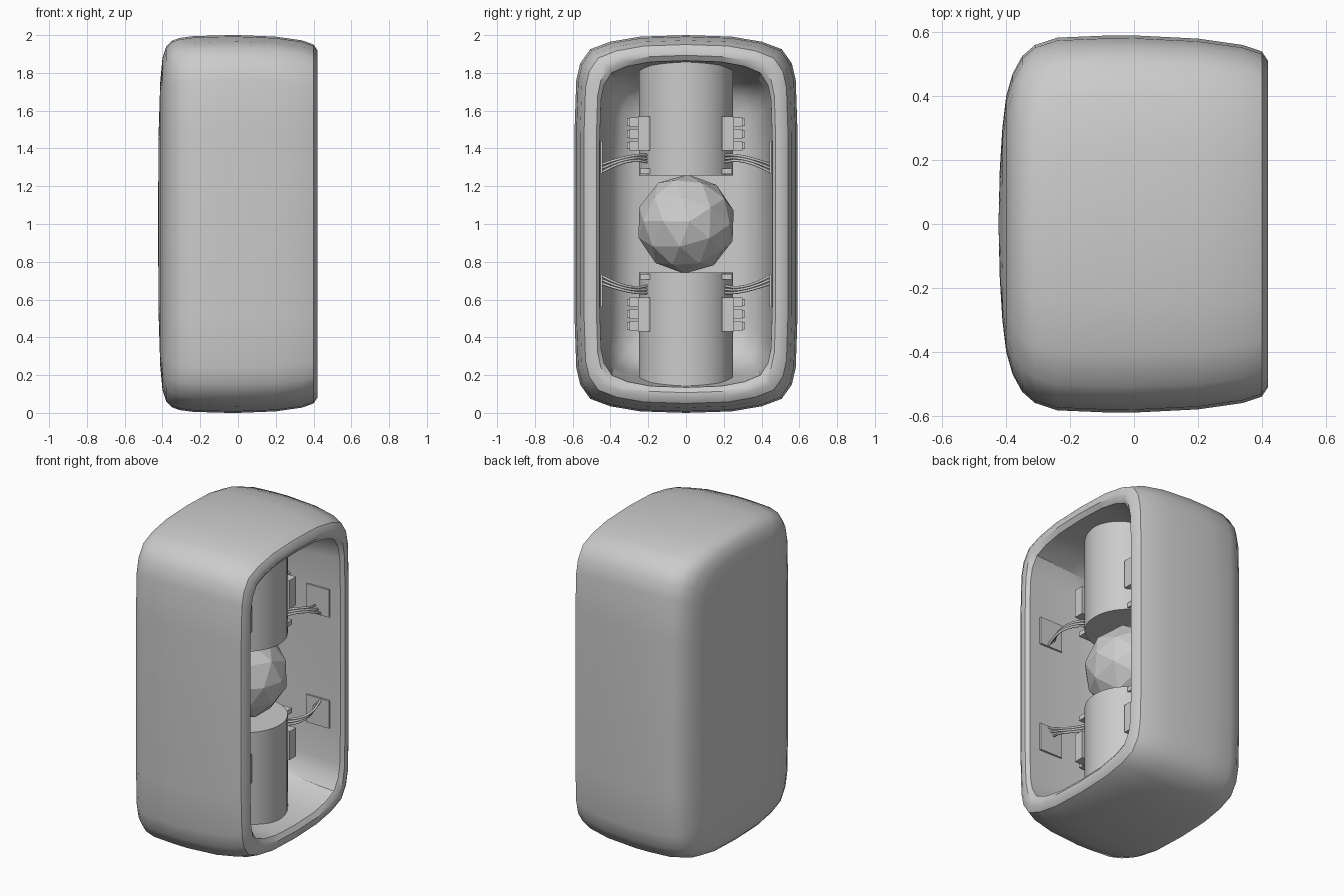
import bpy, bmesh
from mathutils import Vector

if "Cube" in bpy.data.objects:
    bpy.data.objects.remove(bpy.data.objects["Cube"])

MID = 1.0  # everything mirrors about this height


def obj_from_bm(name, bm):
    bmesh.ops.recalc_face_normals(bm, faces=bm.faces)
    me = bpy.data.meshes.new(name)
    bm.to_mesh(me)
    bm.free()
    ob = bpy.data.objects.new(name, me)
    bpy.context.collection.objects.link(ob)
    return ob


def smooth(ob, angle=0.6):
    bpy.ops.object.select_all(action='DESELECT')
    ob.select_set(True)
    bpy.context.view_layer.objects.active = ob
    bpy.ops.object.shade_smooth_by_angle(angle=angle)


def box(name, lo, hi):
    bm = bmesh.new()
    bmesh.ops.create_cube(bm, size=1)
    lo, hi = Vector(lo), Vector(hi)
    for v in bm.verts:
        v.co = Vector([(lo[i] + hi[i]) / 2 + v.co[i] * abs(hi[i] - lo[i]) for i in range(3)])
    return obj_from_bm(name, bm)


# Shell: rounded-rectangle rings lofted over the outside, round the rim, into the cavity
QUARTER = [(1, 0), (1, .5), (.985, .76), (.95, .85), (.86, .925), (.68, .965), (.41, .992), (0, 1)]
LOOP = (QUARTER + [(-y, z) for y, z in QUARTER[-2::-1]]
        + [(-y, -z) for y, z in QUARTER[1:]] + [(y, -z) for y, z in QUARTER[-2:0:-1]])
RINGS = [  # x, half width, half height
    (-.42, .17, .5), (-.412, .30, .75), (-.40, .40, .88), (-.38, .47, .94), (-.35, .525, .97),
    (-.31, .56, .985), (-.24, .583, .994), (-.1, .589, .999), (0, .59, 1), (.2, .58, .992),
    (.34, .56, .972), (.40, .54, .95), (.42, .51, .92),
    (.42, .475, .893), (.40, .457, .865), (.29, .455, .857), (.17, .45, .84), (.04, .44, .825),
    (-.1, .425, .805), (-.2, .40, .775), (-.28, .35, .72), (-.32, .27, .62), (-.335, .15, .4)]
bm = bmesh.new()
rings = [[bm.verts.new((x, w * y, MID + h * z)) for y, z in LOOP] for x, w, h in RINGS]
n = len(LOOP)
for a, b in zip(rings, rings[1:]):
    for i in range(n):
        bm.faces.new((a[i], a[(i + 1) % n], b[(i + 1) % n], b[i]))
for ring, x in ((rings[0], -.424), (rings[-1], -.34)):
    c = bm.verts.new((x, 0, MID))
    for i in range(n):
        bm.faces.new((ring[i], ring[(i + 1) % n], c))
smooth(obj_from_bm("shell", bm))

# Faceted ball held between the posts
bpy.ops.mesh.primitive_ico_sphere_add(subdivisions=2, radius=.263, location=(.035, 0, MID),
                                      rotation=(.3, .4, .2))
bpy.context.object.name = "core_ball"

for sz, level in ((1, "upper"), (-1, "lower")):
    # Post
    bpy.ops.mesh.primitive_cylinder_add(vertices=48, radius=.25, depth=.62,
                                        location=(.045, 0, MID + sz * .567))
    bpy.context.object.name = level + "_post"
    smooth(bpy.context.object)
    for sy, side in ((1, "right"), (-1, "left")):
        tag = f"{level}_{side}_"

        def p(x, y, z):
            return (x, sy * y, MID + sz * z)

        # Terminal box with three connector blocks, and a small clip
        box(tag + "terminal_box", p(.08, .19, .39), p(.23, .255, .57))
        for k in range(3):
            z = .39 + k * .062
            box(tag + "connector", p(.08, .25, z), p(.16, .30, z + .05))
            box(tag + "connector_cap", p(.10, .30, z + .006), p(.14, .312, z + .044))
        box(tag + "clip", p(.10, .19, .265), p(.21, .243, .295))
        # Wall plate
        box(tag + "wall_plate", p(.17, .441, .265), p(.33, .453, .44))
        # Three sagging cables
        for k in range(3):
            d = k * .02
            cu = bpy.data.curves.new(tag + "cable", 'CURVE')
            cu.dimensions = '3D'
            cu.bevel_depth = .007
            cu.bevel_resolution = 2
            cu.resolution_u = 6
            sp = cu.splines.new('BEZIER')
            pts = [p(.17, .19, .325 + d), p(.23, .27, .335 + d * .7),
                   p(.27 - d * .4, .36, .315 + d * .7), p(.27 - d, .447, .275 + d)]
            sp.bezier_points.add(len(pts) - 1)
            for bp, co in zip(sp.bezier_points, pts):
                bp.co = co
                bp.handle_left_type = bp.handle_right_type = 'AUTO'
            bpy.context.collection.objects.link(bpy.data.objects.new(tag + "cable", cu))
